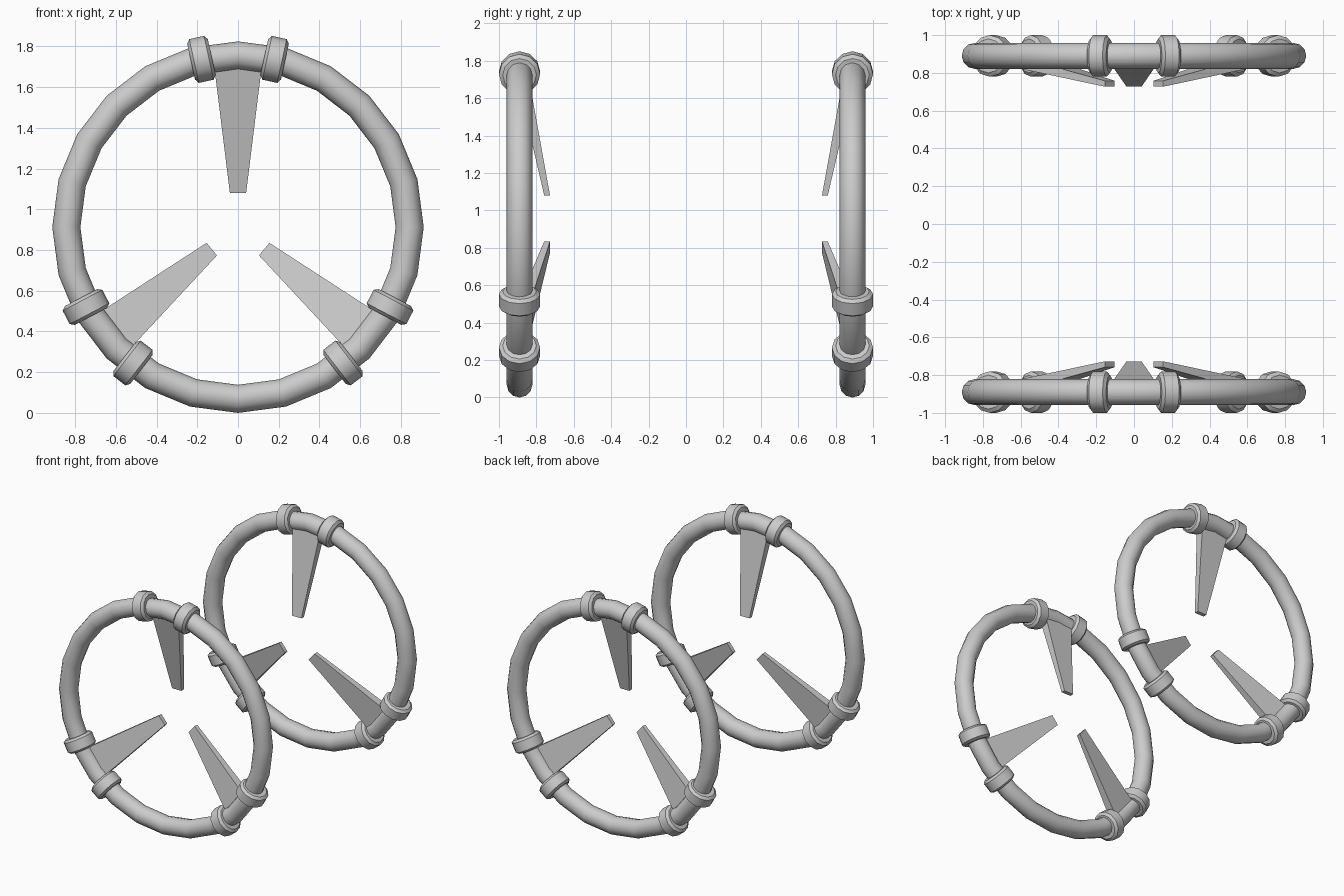
import bpy, bmesh
from math import sin, cos, pi, radians
from mathutils import Vector

if "Cube" in bpy.data.objects:
    bpy.data.objects.remove(bpy.data.objects["Cube"])

R, TUBE = 0.843, 0.069        # hoop radius and tube radius
CZ, CY = 0.912, 0.89          # hoop centre height and offset from the middle
SPIKES = (0, 130, -130)       # degrees from the top of the hoop
SPREAD = 12.3                 # clamp offset either side of a spike


def axes(deg):
    a = radians(deg)
    return Vector((sin(a), 0, cos(a))), Vector((cos(a), 0, -sin(a)))


def finish(name, bm, smooth=True):
    bmesh.ops.recalc_face_normals(bm, faces=bm.faces)
    me = bpy.data.meshes.new(name)
    bm.to_mesh(me)
    bm.free()
    ob = bpy.data.objects.new(name, me)
    bpy.context.collection.objects.link(ob)
    if smooth:
        bpy.ops.object.select_all(action='DESELECT')
        ob.select_set(True)
        bpy.context.view_layer.objects.active = ob
        bpy.ops.object.shade_smooth_by_angle(angle=radians(35))
    return ob


def clamp(name, side, deg):
    # chamfered 12-sided sleeve revolved around the hoop's tangent
    rad, tan = axes(deg)
    centre = Vector((0, side * CY, CZ)) + rad * R
    profile = [(-.052, .055), (-.052, .09), (-.037, .11),
               (.037, .11), (.052, .09), (.052, .055)]
    bm = bmesh.new()
    n = 12
    rings = []
    for i in range(n):
        a = 2 * pi * i / n
        out = rad * cos(a) + Vector((0, sin(a), 0))
        rings.append([bm.verts.new(centre + tan * t + out * r) for t, r in profile])
    for i in range(n):
        p, q = rings[i], rings[(i + 1) % n]
        for j in range(len(profile)):
            k = (j + 1) % len(profile)
            bm.faces.new((p[j], p[k], q[k], q[j]))
    finish(name, bm)


def spike(name, side, deg):
    # tapered blade leaning inward: (radius, half width, outer y, inner y)
    rad, tan = axes(deg)
    bm = bmesh.new()
    ends = []
    for r, w, yo, yi in ((.84, .123, .915, .848), (.168, .04, .758, .727)):
        ends.append([bm.verts.new(Vector((0, side * y, CZ)) + rad * r + tan * s * w)
                     for s, y in ((-1, yo), (1, yo), (1, yi), (-1, yi))])
    base, tip = ends
    bm.faces.new(base)
    bm.faces.new(tip)
    for i in range(4):
        j = (i + 1) % 4
        bm.faces.new((base[i], base[j], tip[j], tip[i]))
    finish(name, bm, smooth=False)


for side, label in ((-1, "front"), (1, "back")):
    # hoop
    bpy.ops.mesh.primitive_torus_add(
        major_segments=24, minor_segments=12, major_radius=R, minor_radius=TUBE,
        location=(0, side * CY, CZ), rotation=(pi / 2, 0, 0))
    bpy.context.object.name = label + "_hoop"
    bpy.ops.object.shade_smooth_by_angle(angle=radians(35))
    # spikes, each held between two clamps
    for i, deg in enumerate(SPIKES, 1):
        spike(f"{label}_spike_{i}", side, deg)
        for s, end in ((-1, "a"), (1, "b")):
            clamp(f"{label}_clamp_{i}{end}", side, deg + s * SPREAD)
